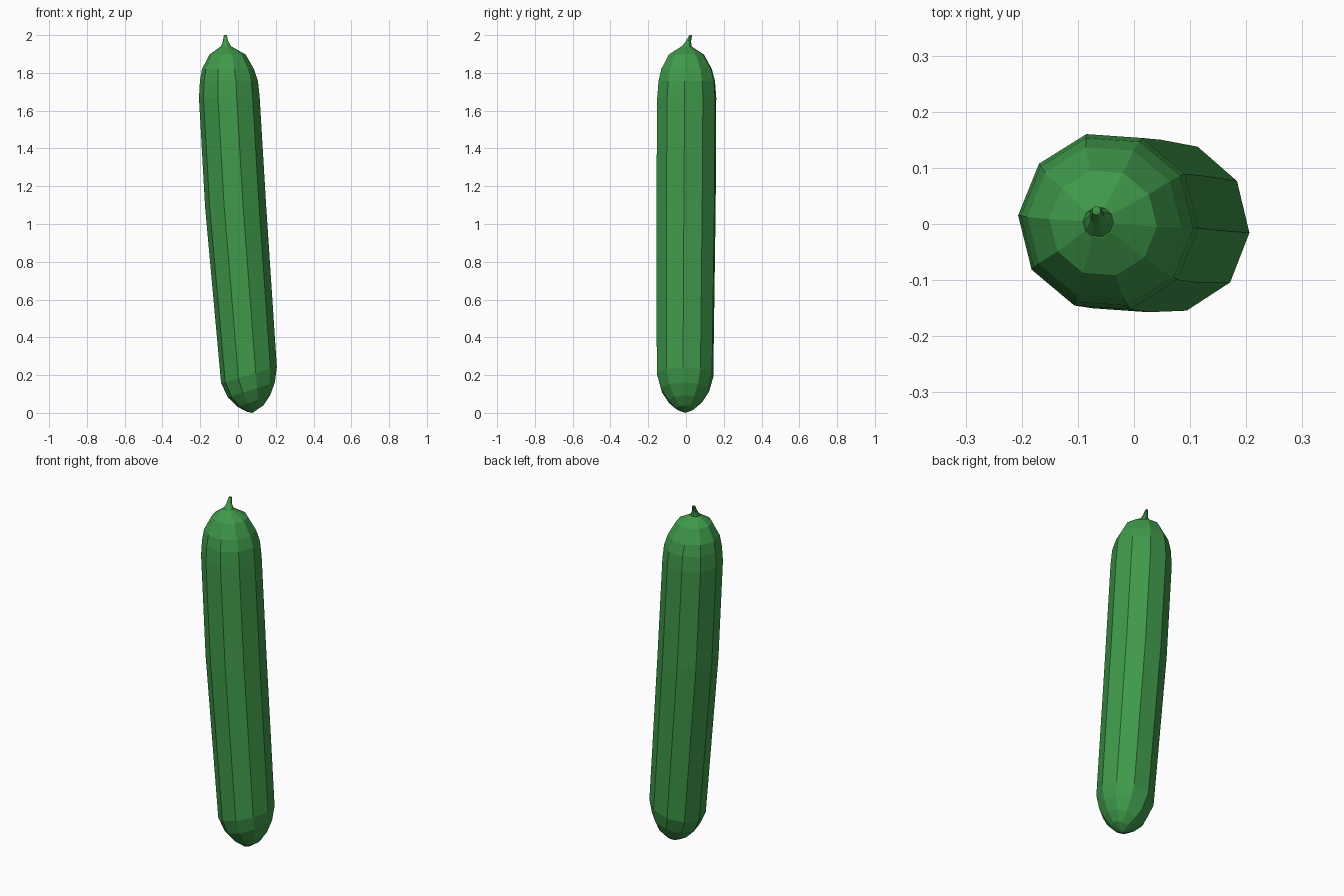
import bpy, bmesh, math
from mathutils import Vector, Matrix

if "Cube" in bpy.data.objects:
    bpy.data.objects.remove(bpy.data.objects["Cube"])

SIDES = 10
PHASE = math.radians(-4)

green = bpy.data.materials.new("cucumber_green")
green.diffuse_color = (0.05, 0.32, 0.07, 1)
green.use_nodes = True
green.node_tree.nodes["Principled BSDF"].inputs["Base Color"].default_value = green.diffuse_color


def loft(name, rings, start_tip=None, end_tip=None):
    """Skin ten-sided rings given as (x, y, z, radius, tilt in degrees)."""
    bm = bmesh.new()
    loops = []
    for x, y, z, r, tilt in rings:
        turn = Matrix.Rotation(math.radians(-tilt), 3, 'Y')
        loop = []
        for i in range(SIDES):
            a = PHASE + 2 * math.pi * i / SIDES
            p = turn @ Vector((r * math.cos(a), r * math.sin(a), 0))
            loop.append(bm.verts.new(p + Vector((x, y, z))))
        loops.append(loop)
    for lo, hi in zip(loops, loops[1:]):
        for i in range(SIDES):
            j = (i + 1) % SIDES
            bm.faces.new((lo[i], lo[j], hi[j], hi[i]))
    for loop, tip in ((loops[0], start_tip), (loops[-1], end_tip)):
        if tip:
            v = bm.verts.new(tip)
            for i in range(SIDES):
                bm.faces.new((loop[i], loop[(i + 1) % SIDES], v))
        else:
            bm.faces.new(loop)
    bmesh.ops.recalc_face_normals(bm, faces=bm.faces)
    mesh = bpy.data.meshes.new(name)
    bm.to_mesh(mesh)
    bm.free()
    mesh.materials.append(green)
    obj = bpy.data.objects.new(name, mesh)
    bpy.context.collection.objects.link(obj)
    return obj


# Gently bent body with rounded ends
loft("cucumber_body", [
    (0.091, -0.004, 0.023, 0.047, 21),
    (0.085, -0.004, 0.062, 0.091, 20),
    (0.071, -0.005, 0.122, 0.131, 18),
    (0.058, -0.005, 0.200, 0.154, 16),
    (-0.013, 0.000, 1.100, 0.162, 3),
    (-0.046, 0.004, 1.670, 0.161, 1),
    (-0.048, 0.004, 1.757, 0.154, 0),
    (-0.053, 0.003, 1.820, 0.138, 0),
    (-0.055, 0.002, 1.897, 0.096, 0),
    (-0.063, 0.003, 1.940, 0.028, 0),
], start_tip=(0.076, -0.004, 0.0))

# Short bent stem
loft("stem", [
    (-0.063, 0.003, 1.938, 0.028, 0),
    (-0.066, 0.013, 1.967, 0.014, 0),
    (-0.067, 0.024, 1.999, 0.008, 0),
], end_tip=(-0.067, 0.024, 2.0))
